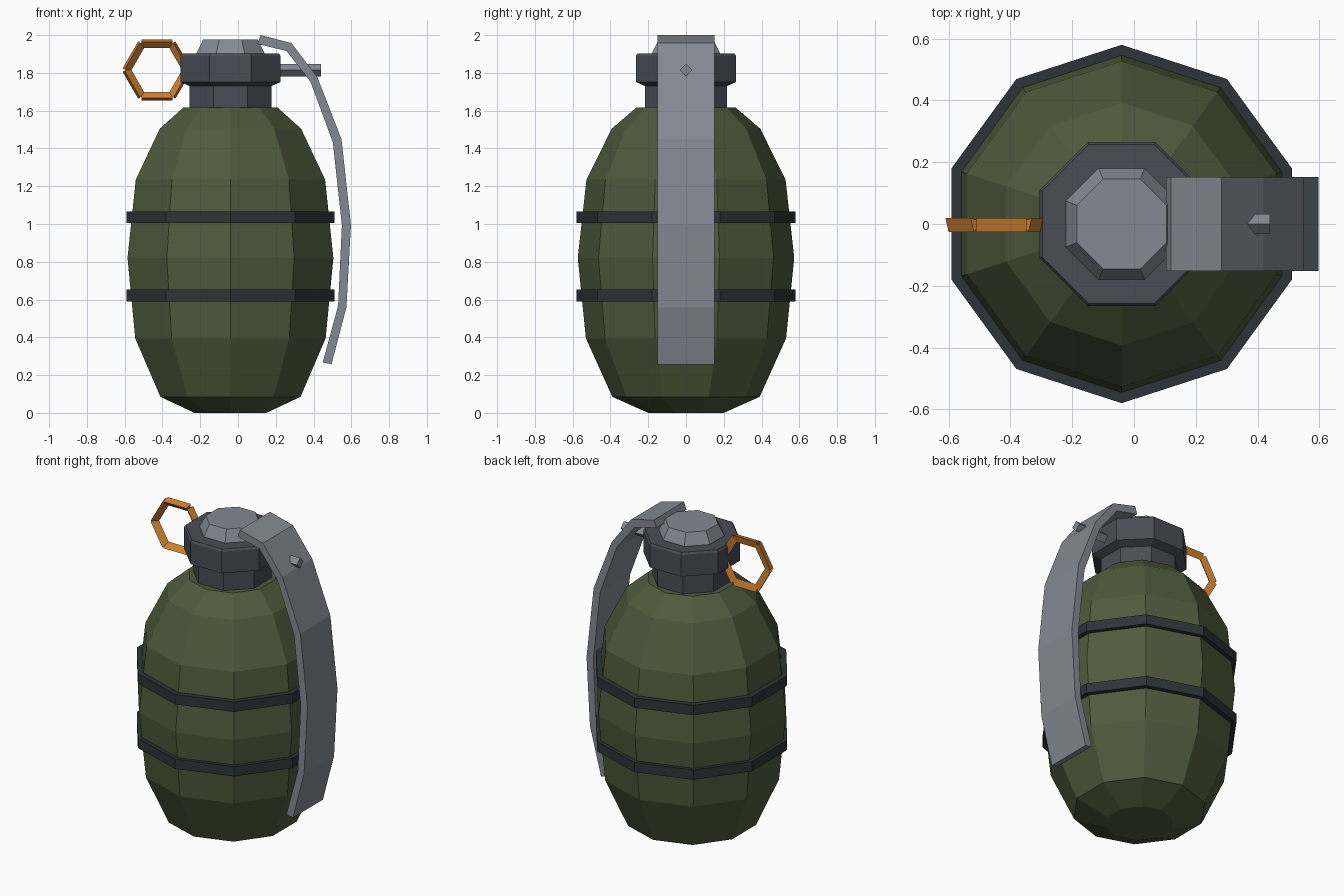
import bpy, bmesh, math
from mathutils import Vector

if "Cube" in bpy.data.objects:
    bpy.data.objects.remove(bpy.data.objects["Cube"], do_unlink=True)


def material(name, r, g, b):
    m = bpy.data.materials.new(name)
    m.use_nodes = True
    m.diffuse_color = (r, g, b, 1)
    m.node_tree.nodes["Principled BSDF"].inputs["Base Color"].default_value = (r, g, b, 1)
    return m


GREEN = material("olive green", 0.078, 0.103, 0.045)
BLACK = material("band charcoal", 0.025, 0.034, 0.038)
IRON = material("dark iron", 0.068, 0.073, 0.092)
STEEL = material("light steel", 0.23, 0.25, 0.29)
ORANGE = material("ring orange", 0.62, 0.22, 0.03)

AXIS_X = -0.04  # the body axis is offset to make room for the lever


def finish(name, bm, mat):
    bmesh.ops.recalc_face_normals(bm, faces=bm.faces)
    mesh = bpy.data.meshes.new(name)
    bm.to_mesh(mesh)
    bm.free()
    mesh.materials.append(mat)
    obj = bpy.data.objects.new(name, mesh)
    bpy.context.collection.objects.link(obj)
    return obj


def loft(bm, rings):
    """Bridge equal-sized rings of points and cap both ends."""
    loops = [[bm.verts.new(p) for p in ring] for ring in rings]
    n = len(loops[0])
    for a, b in zip(loops, loops[1:]):
        for i in range(n):
            j = (i + 1) % n
            bm.faces.new((a[i], a[j], b[j], b[i]))
    bm.faces.new(loops[0][::-1])
    bm.faces.new(loops[-1])


def turned(name, profile, sides, start, mat):
    """Faceted solid of revolution from (radius, height) pairs."""
    angles = [start + math.tau * i / sides for i in range(sides)]
    bm = bmesh.new()
    loft(bm, [[(AXIS_X + r * math.cos(a), r * math.sin(a), z) for a in angles]
              for r, z in profile])
    return finish(name, bm, mat)


def rod(bm, a, b, radius, sides, start):
    """Straight prism between two points in the xz plane."""
    a, b = Vector(a), Vector(b)
    u = Vector((0, 1, 0))
    v = (b - a).normalized().cross(u)
    angles = [start + math.tau * i / sides for i in range(sides)]
    loft(bm, [[p + (u * math.cos(t) + v * math.sin(t)) * radius for t in angles]
              for p in (a, b)])


# Ten-sided body and its two bands
TEN = math.pi / 2
turned("body", [(0.2, 0), (0.39, 0.085), (0.53, 0.395), (0.573, 0.82),
                (0.527, 1.235), (0.393, 1.505), (0.262, 1.617)], 10, TEN, GREEN)
for label, z in (("lower_band", 0.591), ("upper_band", 1.004)):
    turned(label, [(0.58, z), (0.58, z + 0.063)], 10, TEN, BLACK)

# Eight-sided neck, collar and cap, flat sides facing the axes
EIGHT = math.pi / 8
turned("neck", [(0.234, 1.6), (0.234, 1.74)], 8, EIGHT, IRON)
turned("collar", [(0.234, 1.73), (0.287, 1.752), (0.287, 1.89), (0.278, 1.903)],
       8, EIGHT, IRON)
turned("cap", [(0.195, 1.89), (0.195, 1.905), (0.157, 1.976)], 8, EIGHT, STEEL)

# Curved lever: outer and inner edge at each bend, spanning the width
bm = bmesh.new()
bends = [((0.12, 2.0), (0.103, 1.953)), ((0.283, 1.958), (0.257, 1.916)),
         ((0.42, 1.778), (0.384, 1.752)), ((0.548, 1.449), (0.502, 1.433)),
         ((0.598, 0.994), (0.55, 0.994)), ((0.574, 0.559), (0.53, 0.567)),
         ((0.495, 0.257), (0.449, 0.268))]
W = 0.152
loft(bm, [[(o[0], -W, o[1]), (o[0], W, o[1]), (i[0], W, i[1]), (i[0], -W, i[1])]
          for o, i in bends])
finish("lever", bm, STEEL)

# Diamond pin through the collar and lever
PIN_Z = 1.815
bm = bmesh.new()
rod(bm, (AXIS_X, 0, PIN_Z), (0.44, 0, PIN_Z), 0.033, 4, 0)
finish("pin", bm, STEEL)

# Pull ring made of six straight bars
bm = bmesh.new()
corners = [(-0.43 + 0.164 * math.cos(i * math.pi / 3), 0,
            PIN_Z + 0.164 * math.sin(i * math.pi / 3)) for i in range(6)]
for i in range(6):
    rod(bm, corners[i], corners[(i + 1) % 6], 0.027, 3, math.radians(75))
finish("pull_ring", bm, ORANGE)
